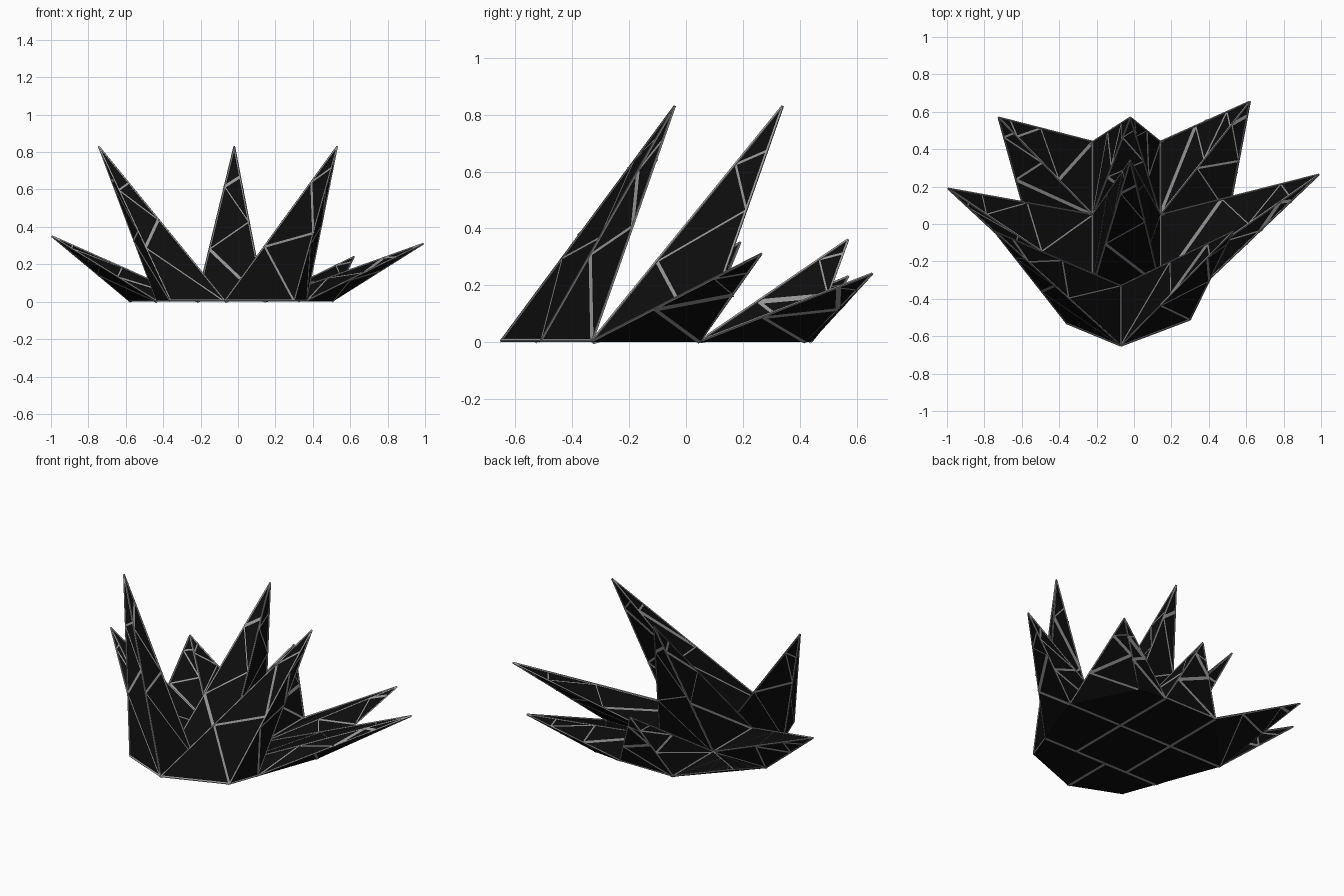
import bpy, bmesh, random
from mathutils import Vector

if "Cube" in bpy.data.objects:
    bpy.data.objects.remove(bpy.data.objects["Cube"])

random.seed(4)


def material(name, c):
    m = bpy.data.materials.new(name)
    m.diffuse_color = (c, c, c, 1)
    m.use_nodes = True
    m.node_tree.nodes["Principled BSDF"].inputs["Base Color"].default_value = m.diffuse_color
    return m


black = material("black_panel", 0.004)
grey = material("grey_strut", 0.3)


def add_object(name, bm, mat):
    me = bpy.data.meshes.new(name)
    bm.to_mesh(me)
    bm.free()
    me.materials.append(mat)
    ob = bpy.data.objects.new(name, me)
    bpy.context.collection.objects.link(ob)


def strut(bm, a, b, r):
    # square bar between two points, kept above the ground
    a, b = Vector(a), Vector(b)
    a.z, b.z = max(a.z, r), max(b.z, r)
    d = b - a
    if d.length < 0.01:
        return
    side = d.cross(Vector((0, 0, 1)))
    if side.length < 1e-5:
        side = Vector((1, 0, 0))
    side.normalize()
    up = side.cross(d).normalized()
    ring = [side, up, -side, -up]
    va = [bm.verts.new(a + o * r) for o in ring]
    vb = [bm.verts.new(b + o * r) for o in ring]
    for i in range(4):
        j = (i + 1) % 4
        bm.faces.new((va[i], va[j], vb[j], vb[i]))
    bm.faces.new(va[::-1])
    bm.faces.new(vb)
    bmesh.ops.recalc_face_normals(bm, faces=bm.faces[:])


def flat_strip(bm, a, b, n, w):
    # thin raised band lying on a panel
    d = (b - a).normalized()
    s = d.cross(n).normalized() * w
    lift = n * 0.0025
    bm.faces.new([bm.verts.new(p + lift) for p in (a - s, b - s, b + s, a + s)])


def spike(name, base, tip):
    base = [Vector((x, y, 0)) for x, y in base]
    tip = Vector(tip)
    n = len(base)
    bm = bmesh.new()
    vs = [bm.verts.new(p) for p in base]
    top = bm.verts.new(tip)
    bm.faces.new(vs[::-1])
    for i in range(n):
        bm.faces.new((vs[i], vs[(i + 1) % n], top))
    bmesh.ops.recalc_face_normals(bm, faces=bm.faces[:])
    add_object(name, bm, black)

    # edge struts and zigzag panel bands
    bars, bands = bmesh.new(), bmesh.new()
    for i in range(n):
        a, b = base[i], base[(i + 1) % n]
        strut(bars, a, b, 0.006)
        strut(bars, a, tip, 0.005)
        nrm = (b - a).cross(tip - a).normalized()
        p = b
        for k, t in enumerate((0.38, 0.5, 0.76, 0.82)):
            t += random.uniform(-0.06, 0.06)
            q = (a if k % 2 == 0 else b).lerp(tip, t)
            flat_strip(bands, p, q, nrm, random.choice((0.003, 0.004, 0.006, 0.009)))
            p = q
    add_object(name + "_struts", bars, grey)
    add_object(name + "_bands", bands, grey)


# footprint points, counter-clockwise cells in three rows
front, mid_f = (-0.07, -0.65), (-0.07, -0.33)
fl, fr = (-0.36, -0.53), (0.30, -0.51)
l1, r1 = (-0.435, -0.33), (0.365, -0.33)
l2, r2 = (-0.58, 0.05), (0.505, 0.05)
a1, b1 = (-0.22, -0.33), (0.14, -0.33)
a2, b2 = (-0.22, 0.05), (0.14, 0.05)
a3, b3 = (-0.22, 0.44), (0.14, 0.44)

spike("front_left_spike", [fl, front, mid_f, l1], (-0.745, -0.04, 0.83))
spike("front_right_spike", [front, fr, r1, mid_f], (0.53, -0.04, 0.83))
spike("middle_left_spike", [l1, a1, a2, l2], (-0.995, 0.19, 0.35))
spike("middle_spike", [a1, b1, b2, a2], (-0.02, 0.34, 0.83))
spike("middle_right_spike", [b1, r1, r2, b2], (0.99, 0.265, 0.31))
spike("back_left_spike", [l2, a2, a3], (-0.725, 0.57, 0.23))
spike("back_spike", [a2, b2, b3, a3], (-0.02, 0.57, 0.36))
spike("back_right_spike", [b2, r2, (0.32, 0.42), b3], (0.62, 0.655, 0.24))

# flat bands along the cell borders under the base
under = bmesh.new()
for p, q in ((l1, r1), (l2, r2), (front, mid_f), (a1, a3), (b1, b3)):
    flat_strip(under, Vector((*p, 0.0025)), Vector((*q, 0.0025)), Vector((0, 0, -1)), 0.009)
for v in under.verts:
    v.co.z = -0.001
add_object("base_bands", under, grey)
